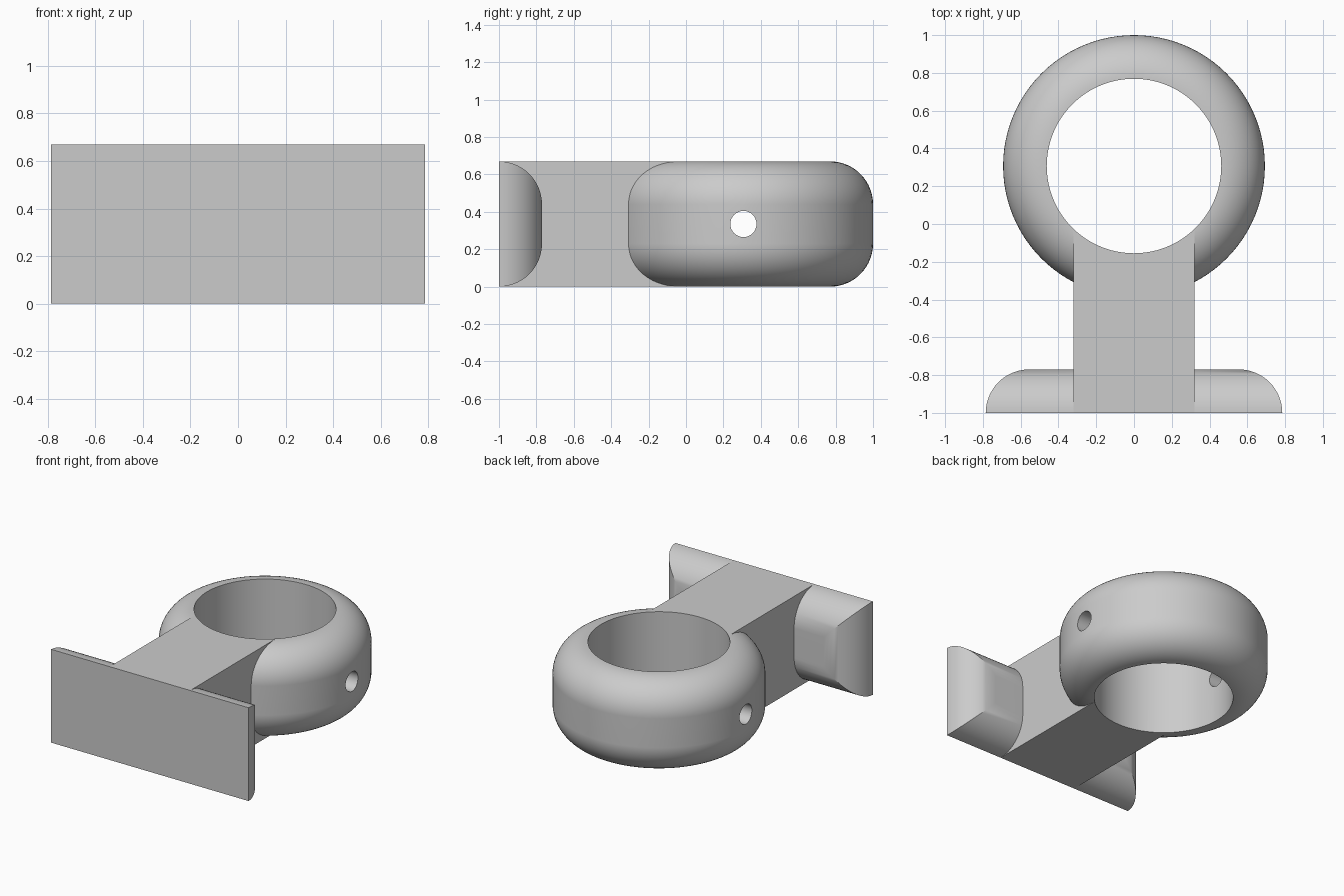
import bpy, bmesh
from math import sin, cos, pi
from mathutils import Matrix

H = 0.67          # overall height
R = 0.23          # fillet radius
RING_Y = 0.307    # ring centre
RING_R = 0.693
STEPS = 14

cube = bpy.data.objects.get("Cube")
if cube:
    bpy.data.objects.remove(cube, do_unlink=True)

grey = bpy.data.materials.new("plain grey")
grey.use_nodes = True
colour = (0.6, 0.6, 0.6, 1)
grey.diffuse_color = colour
grey.node_tree.nodes["Principled BSDF"].inputs["Base Color"].default_value = colour


def make(name, bm):
    bmesh.ops.recalc_face_normals(bm, faces=bm.faces)
    mesh = bpy.data.meshes.new(name)
    bm.to_mesh(mesh)
    bm.free()
    mesh.materials.append(grey)
    obj = bpy.data.objects.new(name, mesh)
    bpy.context.collection.objects.link(obj)
    return obj


def loft(name, loops):
    """Skin a stack of equal-length loops and cap both ends."""
    bm = bmesh.new()
    rows = [[bm.verts.new(p) for p in loop] for loop in loops]
    for a, b in zip(rows, rows[1:]):
        for i in range(len(a)):
            j = (i + 1) % len(a)
            bm.faces.new((a[i], a[j], b[j], b[i]))
    bm.faces.new(rows[0])
    bm.faces.new(rows[-1])
    return make(name, bm)


def circle(r, z, n=96):
    return [(r * cos(2 * pi * i / n), RING_Y + r * sin(2 * pi * i / n), z) for i in range(n)]


def rect(inset, y):
    x, lo, hi = 0.785 - inset, inset, H - inset
    return [(-x, y, lo), (x, y, lo), (x, y, hi), (-x, y, hi)]


def cylinder(name, r, depth, matrix, n):
    bm = bmesh.new()
    bmesh.ops.create_cone(bm, cap_ends=True, segments=n, radius1=r, radius2=r,
                          depth=depth, matrix=matrix)
    return make(name, bm)


def combine(target, other, operation):
    mod = target.modifiers.new(operation, "BOOLEAN")
    mod.operation = operation
    mod.solver = "EXACT"
    mod.object = other
    bpy.context.view_layer.objects.active = target
    bpy.ops.object.modifier_apply(modifier=mod.name)
    bpy.data.objects.remove(other, do_unlink=True)


angles = [pi / 2 * i / STEPS for i in range(STEPS + 1)]

# Rounded collar, solid until the bore is cut
lower = [(RING_R - R + R * sin(a), R - R * cos(a)) for a in angles]
upper = [(r, H - z) for r, z in reversed(lower)]
bracket = loft("ring_bracket", [circle(r, z) for r, z in lower + upper])

# Mounting plate with rounded back edges
plate = loft("mounting_plate", [rect(R - R * cos(a), -1 + R * sin(a)) for a in angles])

# Square arm from plate to collar
bm = bmesh.new()
bmesh.ops.create_cube(bm, size=1, matrix=Matrix.Translation((0, -0.4, H / 2))
                      @ Matrix.Diagonal((0.64, 1.2, H, 1)))
arm = make("arm", bm)

combine(bracket, arm, "UNION")
combine(bracket, plate, "UNION")

# Main bore and cross pin hole
bore = cylinder("bore", RING_R - R - 0.001, 2, Matrix.Translation((0, RING_Y, H / 2)), 96)
combine(bracket, bore, "DIFFERENCE")
pin = cylinder("pin_hole", 0.07, 2, Matrix.Translation((0, RING_Y, H / 2))
               @ Matrix.Rotation(pi / 2, 4, "Y"), 32)
combine(bracket, pin, "DIFFERENCE")

# Smooth curved faces, keep edges crisp
for o in bpy.context.selected_objects:
    o.select_set(False)
bracket.select_set(True)
bpy.context.view_layer.objects.active = bracket
bpy.ops.object.shade_smooth_by_angle(angle=pi / 6)
weighted = bracket.modifiers.new("even shading", "WEIGHTED_NORMAL")
weighted.keep_sharp = True
